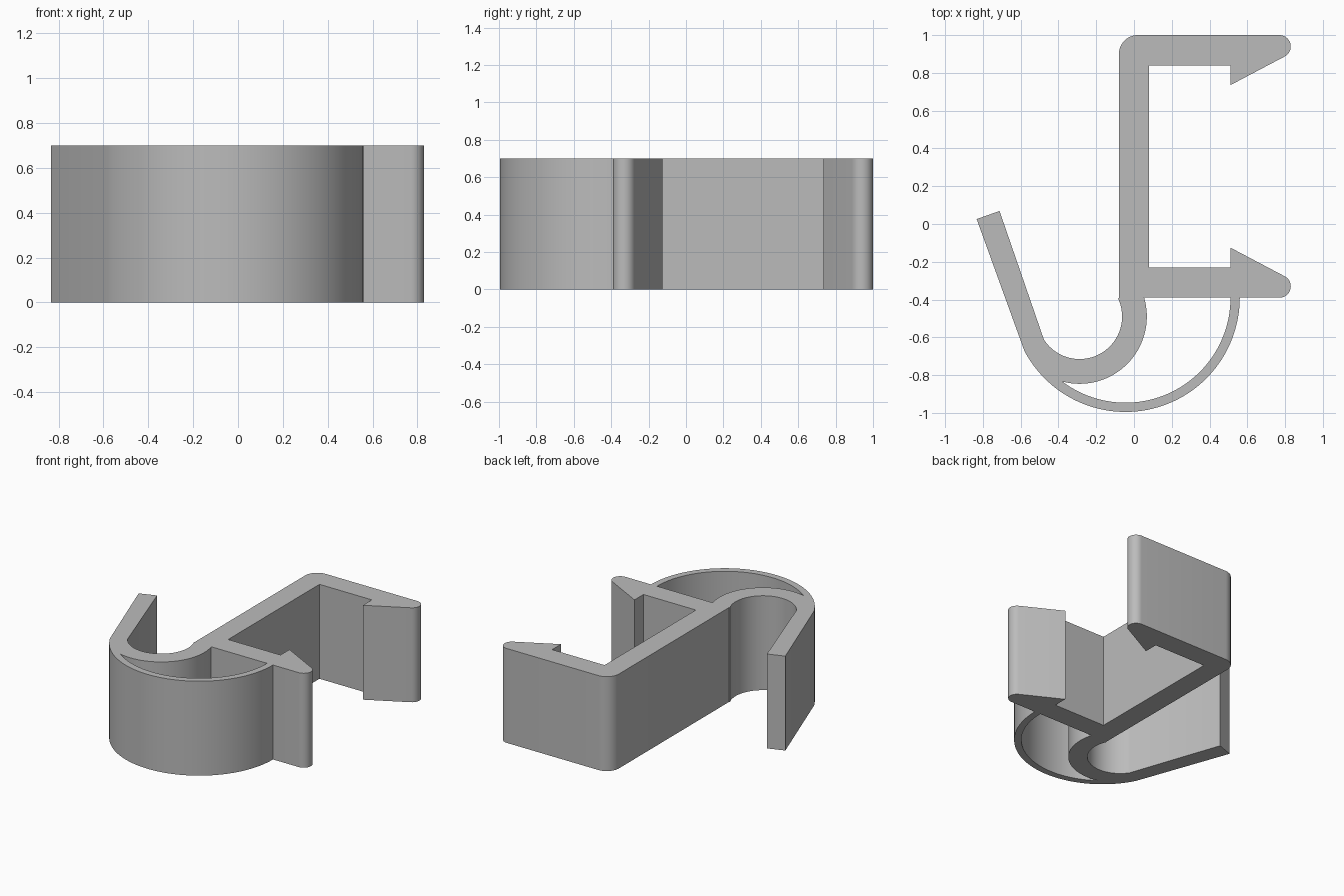
import bpy, bmesh
from math import radians, cos, sin

if "Cube" in bpy.data.objects:
    bpy.data.objects.remove(bpy.data.objects["Cube"], do_unlink=True)

HEIGHT = 0.70
SPRING = (-0.045, -0.39)   # centre of the big spring arc
HOOK = (-0.288, -0.49)     # centre of the hook bend
MID = 0.305                # mirror line of the two clip arms

grey = bpy.data.materials.new("plain grey")
grey.use_nodes = True
grey.diffuse_color = (0.5, 0.5, 0.5, 1)
grey.node_tree.nodes["Principled BSDF"].inputs["Base Color"].default_value = (0.5, 0.5, 0.5, 1)


def arc(centre, radius, start, end, steps):
    """Points along an arc, angles in degrees."""
    angles = [radians(start + (end - start) * i / steps) for i in range(steps + 1)]
    return [(centre[0] + radius * cos(a), centre[1] + radius * sin(a)) for a in angles]


def extrude_profile(name, loops, height, material):
    """Solid from an outer loop and any holes, standing on the ground."""
    bm = bmesh.new()
    edges = []
    for loop in loops:
        verts = [bm.verts.new((x, y, 0)) for x, y in loop]
        edges += [bm.edges.new((v, verts[i - 1])) for i, v in enumerate(verts)]
    bmesh.ops.triangle_fill(bm, use_beauty=True, edges=edges)
    top = bmesh.ops.extrude_face_region(bm, geom=bm.faces[:], use_keep_orig=True)
    moved = [g for g in top["geom"] if isinstance(g, bmesh.types.BMVert)]
    bmesh.ops.translate(bm, verts=moved, vec=(0, 0, height))
    bmesh.ops.recalc_face_normals(bm, faces=bm.faces[:])
    mesh = bpy.data.meshes.new(name)
    bm.to_mesh(mesh)
    bm.free()
    mesh.materials.append(material)
    obj = bpy.data.objects.new(name, mesh)
    bpy.context.collection.objects.link(obj)
    bpy.ops.object.select_all(action='DESELECT')
    obj.select_set(True)
    bpy.context.view_layer.objects.active = obj
    bpy.ops.object.shade_smooth_by_angle(angle=radians(30))
    return obj


# Barbed arm from the inner corner to the rounded tip; the lower arm mirrors it
upper_arm = [(0.08, 0.84), (0.51, 0.84), (0.51, 0.735)] + arc((0.77, 0.94), 0.06, -62.5, 90, 14)
lower_arm = [(x, 2 * MID - y) for x, y in reversed(upper_arm)]

# Outer outline: hook arm, spring, both arms, back plate and inside of the hook
outline = [(-0.833, 0.026)]
outline += arc(SPRING, 0.605, 207.8, 360, 56)
outline += lower_arm + upper_arm
outline += arc((0.02, 0.9), 0.1, 90, 180, 12)
outline += [(-0.08, -0.39)]
outline += arc(HOOK, 0.225, 25, -147, 44)
outline += [(-0.712, 0.069)]

# Crescent opening between the hook and the spring
opening = arc(SPRING, 0.556, 233, 360, 48)
opening += arc(HOOK, 0.356, 16.3, -104, 36)

extrude_profile("hook_clip", [outline, opening], HEIGHT, grey)
